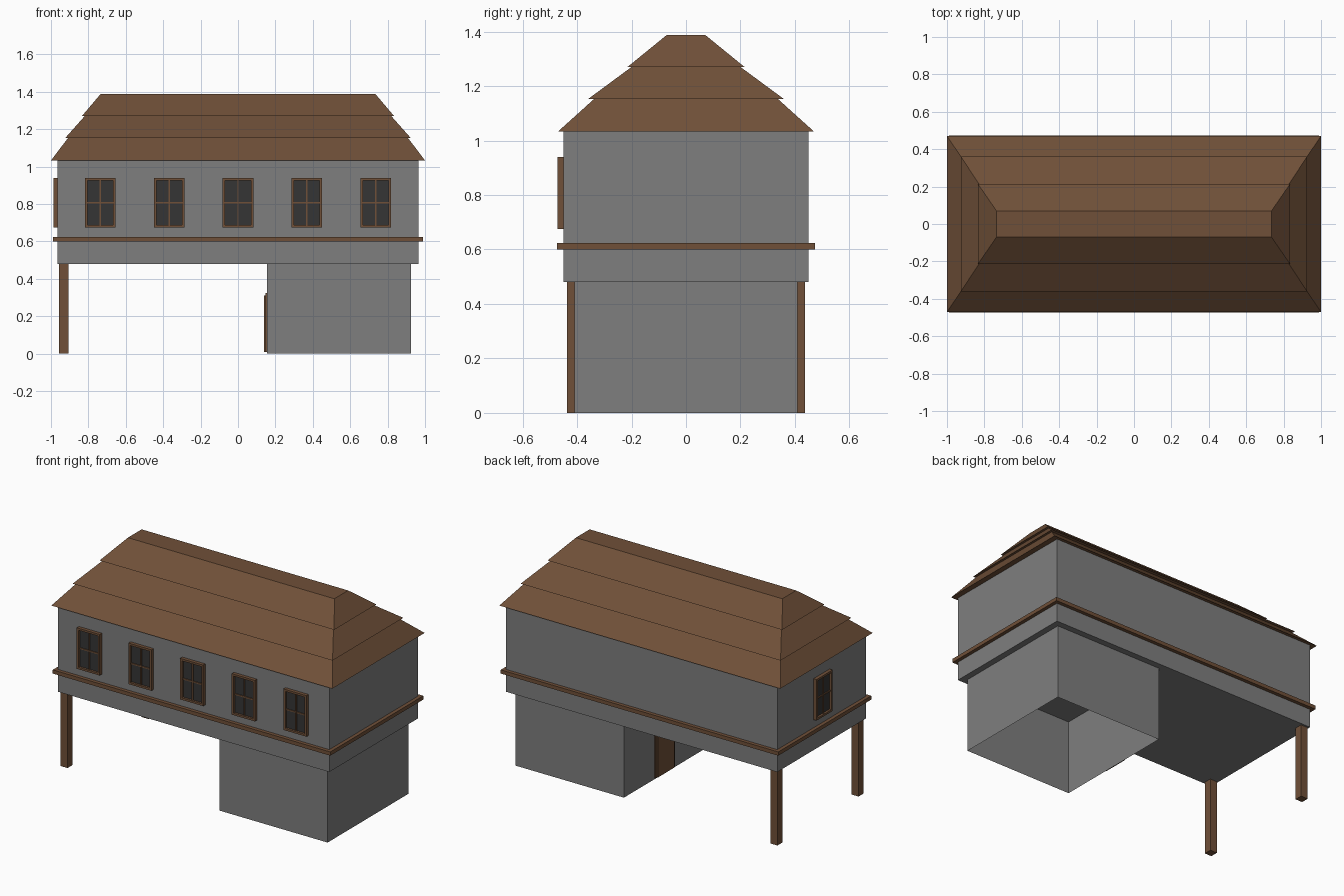
import bpy, bmesh, math
from mathutils import Matrix, Vector

cube = bpy.data.objects.get("Cube")
if cube:
    bpy.data.objects.remove(cube, do_unlink=True)


def material(name, rgb):
    m = bpy.data.materials.new(name)
    m.use_nodes = True
    m.diffuse_color = (*rgb, 1)
    m.node_tree.nodes["Principled BSDF"].inputs["Base Color"].default_value = (*rgb, 1)
    return m


PLASTER = material("grey plaster", (0.21, 0.21, 0.21))
WOOD = material("brown wood", (0.16, 0.08, 0.04))
GLASS = material("dark glass", (0.035, 0.035, 0.035))


def add_box(bm, lo, hi, mat=0):
    lo, hi = Vector(lo), Vector(hi)
    matrix = Matrix.Translation((lo + hi) / 2) @ Matrix.Diagonal((*(hi - lo), 1))
    verts = bmesh.ops.create_cube(bm, size=1, matrix=matrix)["verts"]
    for f in {f for v in verts for f in v.link_faces}:
        f.material_index = mat
    return verts


def finish(bm, name, *mats):
    mesh = bpy.data.meshes.new(name)
    bm.to_mesh(mesh)
    bm.free()
    for m in mats:
        mesh.materials.append(m)
    return place(mesh, name)


def place(mesh, name, loc=(0, 0, 0), turn=0):
    ob = bpy.data.objects.new(name, mesh)
    ob.location = loc
    ob.rotation_euler.z = turn
    bpy.context.collection.objects.link(ob)
    return ob


def box(name, lo, hi, mat):
    bm = bmesh.new()
    add_box(bm, lo, hi)
    return finish(bm, name, mat)


FLOOR = 0.48
WX, WY = 0.965, 0.45

# Upper storey
box("upper_storey", (-WX, -WY, FLOOR), (WX, WY, 1.034), PLASTER)

# Lower room, open underneath
bm = bmesh.new()
add_box(bm, (0.155, -0.41, 0), (0.925, 0.41, FLOOR))
caps = [f for f in bm.faces if abs(f.normal.z) > 0.9]
bmesh.ops.delete(bm, geom=caps, context="FACES")
finish(bm, "lower_room", PLASTER)

# Wooden band around the upper storey
bm = bmesh.new()
for s in (-1, 1):
    ys = sorted((s * WY, s * 0.473))
    xs = sorted((s * WX, s * 0.988))
    add_box(bm, (-0.988, ys[0], 0.6), (0.988, ys[1], 0.624))
    add_box(bm, (xs[0], -WY, 0.6), (xs[1], WY, 0.624))
finish(bm, "trim_band", WOOD)

# Corner posts
for name, y in (("front_post", -0.4125), ("back_post", 0.4125)):
    box(name, (-0.957, y - 0.025, 0), (-0.907, y + 0.025, FLOOR), WOOD)

# Stepped hipped roof: each tier is a box with its top pulled in
tiers = [  # bottom half sizes, top half sizes, bottom and top height
    (1.0, 0.47, 0.91, 0.338, 1.033, 1.152),
    (0.925, 0.36, 0.82, 0.2, 1.152, 1.27),
    (0.835, 0.215, 0.735, 0.07, 1.27, 1.388),
]
for i, (bx, by, tx, ty, z0, z1) in enumerate(tiers):
    bm = bmesh.new()
    for v in add_box(bm, (-bx, -by, z0), (bx, by, z1)):
        if v.co.z > z0 + 0.05:
            v.co.x *= tx / bx
            v.co.y *= ty / by
    finish(bm, f"roof_tier_{i + 1}", WOOD)

# Window: frame, glazing bars and pane, facing -y with its back at y = 0
W, H, B, D = 0.082, 0.132, 0.013, 0.022
bm = bmesh.new()
for s in (-1, 1):
    xs = sorted((s * W, s * (W - B)))
    zs = sorted((s * H, s * (H - B)))
    add_box(bm, (xs[0], -D, -H), (xs[1], 0, H))
    add_box(bm, (B - W, -D, zs[0]), (W - B, 0, zs[1]))
add_box(bm, (-0.004, -0.015, B - H), (0.004, 0, H - B))
add_box(bm, (B - W, -0.014, -0.004), (W - B, 0, 0.004))
add_box(bm, (B - W, -0.008, B - H), (W - B, 0, H - B), 1)
first = finish(bm, "front_window_1", WOOD, GLASS)
first.location = (-0.736, -WY, 0.808)
for i in range(1, 5):
    place(first.data, f"front_window_{i + 1}", (-0.736 + 0.368 * i, -WY, 0.808))
place(first.data, "end_window", (-WX, 0, 0.808), -math.pi / 2)

# Door on the sheltered wall of the lower room
bm = bmesh.new()
for s in (-1, 1):
    ys = sorted((s * 0.085, s * 0.1))
    add_box(bm, (0.147, ys[0], 0.01), (0.1545, ys[1], 0.325))
add_box(bm, (0.147, -0.085, 0.31), (0.1545, 0.085, 0.325))
finish(bm, "door_frame", WOOD)
box("door", (0.14, -0.085, 0.01), (0.1545, 0.085, 0.31), WOOD)
